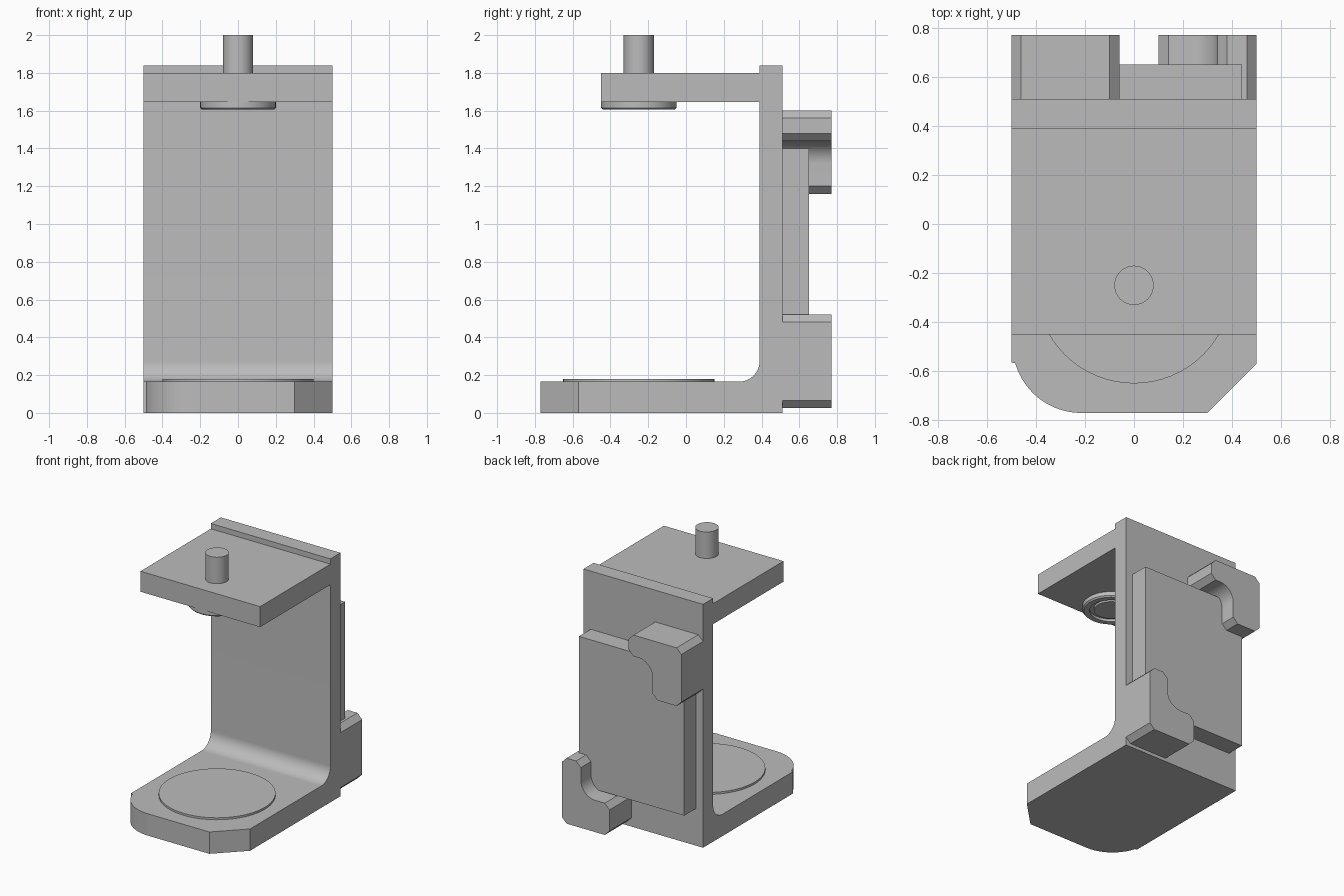
import bpy, bmesh, math

cube = bpy.data.objects.get("Cube")
if cube:
    bpy.data.objects.remove(cube, do_unlink=True)

grey = bpy.data.materials.new("neutral_grey")
grey.use_nodes = True
COLOUR = (0.5, 0.5, 0.5, 1)
grey.diffuse_color = COLOUR
grey.node_tree.nodes["Principled BSDF"].inputs["Base Color"].default_value = COLOUR


def finish(bm, name):
    bmesh.ops.recalc_face_normals(bm, faces=bm.faces)
    mesh = bpy.data.meshes.new(name)
    bm.to_mesh(mesh)
    bm.free()
    obj = bpy.data.objects.new(name, mesh)
    bpy.context.collection.objects.link(obj)
    mesh.materials.append(grey)
    bpy.ops.object.select_all(action="DESELECT")
    obj.select_set(True)
    bpy.context.view_layer.objects.active = obj
    bpy.ops.object.shade_smooth_by_angle(angle=math.radians(25))
    return obj


def prism(name, outline, axis, low, high):
    """Extrude a 2D outline along x, y or z."""
    place = {"x": lambda a, b, d: (d, a, b),
             "y": lambda a, b, d: (a, d, b),
             "z": lambda a, b, d: (a, b, d)}[axis]
    bm = bmesh.new()
    ends = [[bm.verts.new(place(a, b, d)) for a, b in outline] for d in (low, high)]
    bm.faces.new(ends[0])
    bm.faces.new(ends[1])
    for i in range(len(outline)):
        j = (i + 1) % len(outline)
        bm.faces.new((ends[0][i], ends[0][j], ends[1][j], ends[1][i]))
    return finish(bm, name)


def box(name, x, y, z):
    return prism(name, [(x[0], y[0]), (x[1], y[0]), (x[1], y[1]), (x[0], y[1])], "z", *z)


def arc(cx, cy, r, start, end, steps=16):
    angles = [math.radians(start + (end - start) * i / steps) for i in range(steps + 1)]
    return [(cx + r * math.cos(t), cy + r * math.sin(t)) for t in angles]


def turned(name, profile, y=-0.25, steps=64):
    """Revolve (radius, z) points round a vertical axis; both ends lie on it."""
    bm = bmesh.new()
    verts = [bm.verts.new((r, y, z)) for r, z in profile]
    edges = [bm.edges.new(pair) for pair in zip(verts, verts[1:])]
    bmesh.ops.spin(bm, geom=verts + edges, cent=(0, y, 0), axis=(0, 0, 1),
                   angle=math.tau, steps=steps)
    bmesh.ops.remove_doubles(bm, verts=bm.verts, dist=0.0005)
    return finish(bm, name)


def clip(name, corner, size, arms, sx, sz):
    """L-shaped clip: outer corner, overall size, arm widths, inward directions."""
    (w, h), (wide, tall), c, r = size, arms, 0.04, 0.12
    shape = [(c, 0), (w - c, 0), (w, c), (w, tall - c), (w - c, tall)]
    shape += arc(wide + r, tall + r, r, 270, 180)
    shape += [(wide, h - c), (wide - c, h), (c, h), (0, h - c), (0, c)]
    outline = [(corner[0] + sx * a, corner[1] + sz * b) for a, b in shape]
    return prism(name, outline, "y", 0.51, 0.77)


# Base foot: one front corner rounded, the other cut off
foot = [(0.5, 0.51), (-0.5, 0.51), (-0.5, -0.565)]
foot += arc(-0.215, -0.49, 0.28, 196, 270, 24) + [(0.3, -0.77), (0.5, -0.57)]
prism("base_foot", foot, "z", 0, 0.165)

# Back wall with a filleted root, and the upper shelf
wall = [(0.51, 0.165), (0.51, 1.84), (0.39, 1.84)] + arc(0.28, 0.275, 0.11, 0, -90)
prism("back_wall", wall, "x", -0.5, 0.5)
box("top_shelf", (-0.5, 0.5), (-0.45, 0.39), (1.645, 1.8))

# Round parts: lower pad, pin and grooved upper pad
turned("lower_pad", [(0, 0.165), (0.4, 0.165), (0.4, 0.18), (0, 0.18)])
turned("top_pin", [(0, 1.8), (0.08, 1.8), (0.08, 2), (0, 2)])
turned("upper_pad", [(0, 1.645), (0.2, 1.645), (0.2, 1.615), (0.19, 1.605),
                     (0.15, 1.605), (0.15, 1.625), (0.12, 1.625), (0.12, 1.61), (0, 1.61)])

# Rear plate held by two opposite corner clips
box("rear_plate", (-0.44, 0.44), (0.51, 0.65), (0.28, 1.4))
clip("upper_clip", (-0.5, 1.6), (0.44, 0.44), (0.24, 0.16), 1, -1)
clip("lower_clip", (0.5, 0.025), (0.4, 0.495), (0.16, 0.24), -1, 1)
